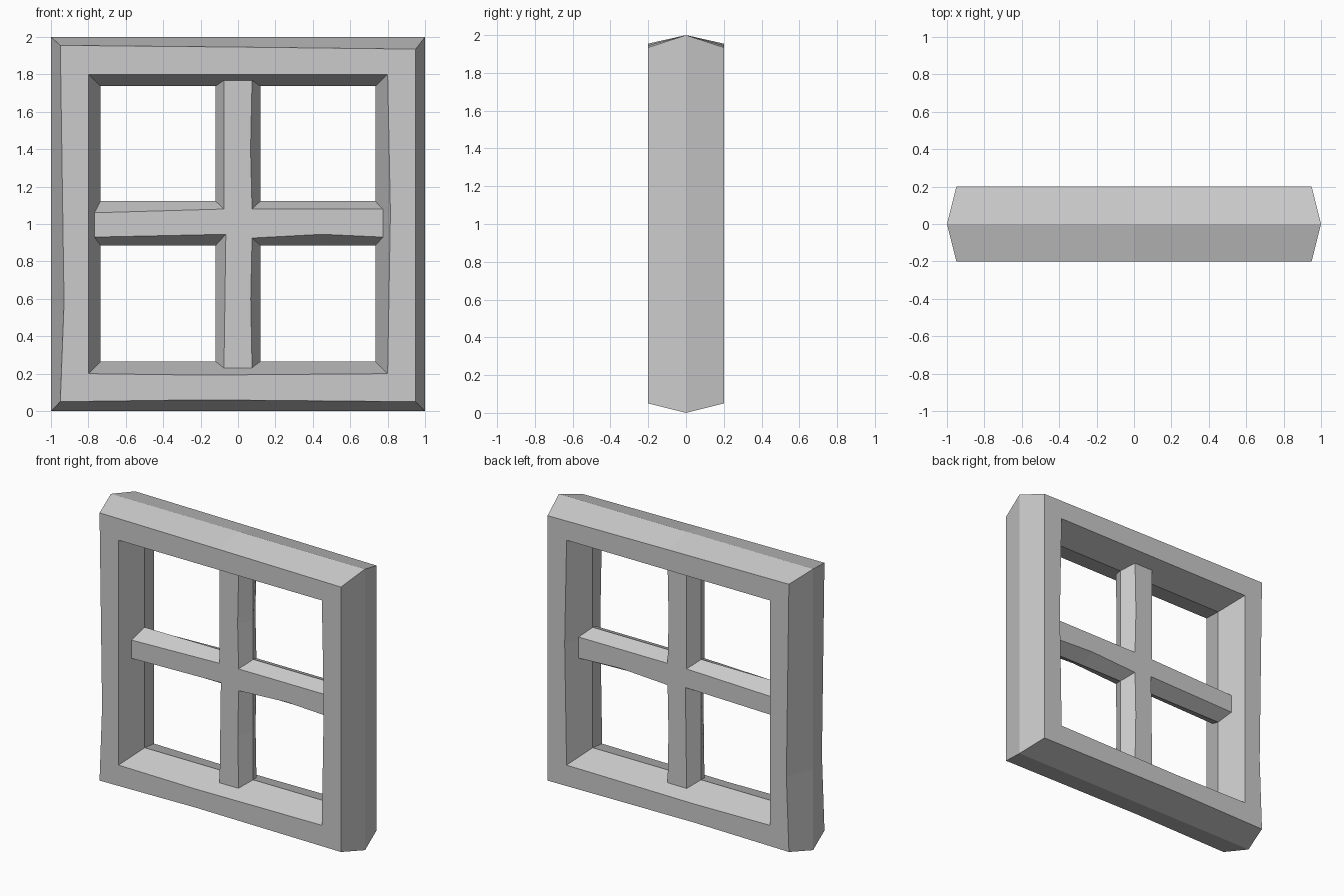
import bpy
import bmesh

if "Cube" in bpy.data.objects:
    bpy.data.objects.remove(bpy.data.objects["Cube"])


def add_ring(bm, pts, y):
    return [bm.verts.new((x, y, z)) for x, z in pts]


def bridge(bm, a, b, skip=()):
    n = len(a)
    for i in range(n):
        if i not in skip:
            j = (i + 1) % n
            bm.faces.new((a[i], a[j], b[j], b[i]))


def finish(name, bm):
    # Only the front half is modelled; the back is mirrored across y = 0
    bmesh.ops.recalc_face_normals(bm, faces=bm.faces)
    front = min(bm.faces, key=lambda f: f.calc_center_median().y)
    if front.normal.y > 0:
        bmesh.ops.reverse_faces(bm, faces=bm.faces)
    mesh = bpy.data.meshes.new(name)
    bm.to_mesh(mesh)
    bm.free()
    ob = bpy.data.objects.new(name, mesh)
    bpy.context.collection.objects.link(ob)
    mod = ob.modifiers.new("Mirror", 'MIRROR')
    mod.use_axis = (False, True, False)
    mod.use_clip = True


# Outer frame: bevelled section with slightly hand-cut edges,
# rings run clockwise from the top left corner
outer_mid = [(-1, 2), (0, 2), (1, 2), (1, 1.06), (1, 0), (-.2, 0), (-1, 0), (-1, .58)]
outer_front = [(-.95, 1.955), (0, 1.946), (.95, 1.935), (.95, 1.06),
               (.95, .05), (-.2, .06), (-.95, .05), (-.93, .58)]
inner_front = [(-.8, 1.8), (0, 1.8), (.8, 1.8), (.815, 1.06),
               (.8, .2), (-.2, .192), (-.8, .2), (-.8, .58)]
inner_mid = [(-.735, 1.737), (0, 1.737), (.735, 1.737), (.735, 1.06),
             (.735, .265), (-.2, .265), (-.735, .265), (-.735, .58)]

bm = bmesh.new()
rings = [add_ring(bm, p, y) for p, y in ((outer_mid, 0), (outer_front, -.2),
                                         (inner_front, -.2), (inner_mid, 0))]
for a, b in zip(rings, rings[1:]):
    bridge(bm, a, b)
finish("window_frame", bm)

# Crossed glazing bars: uneven front outline sloping back to a wider middle
cross_front = [(-.075, 1.77), (.075, 1.77), (.067, 1.4), (.075, 1.08),
               (.775, 1.08), (.775, .93), (.45, .945), (.075, .925),
               (.068, .6), (.075, .23), (-.075, .23), (-.065, .945),
               (-.77, .93), (-.77, 1.06), (-.075, 1.08)]
cross_mid = [(-.12, 1.737), (.12, 1.737), (.12, 1.4), (.12, 1.122),
             (.735, 1.122), (.735, .885), (.45, .885), (.12, .885),
             (.12, .6), (.12, .265), (-.12, .265), (-.12, .885),
             (-.735, .885), (-.735, 1.122), (-.12, 1.122)]

bm = bmesh.new()
front = add_ring(bm, cross_front, -.1)
mid = add_ring(bm, cross_mid, 0)
bm.faces.new(front)
bridge(bm, front, mid, skip=(0, 4, 9, 12))  # ends sit flush on the frame
finish("glazing_bars", bm)
